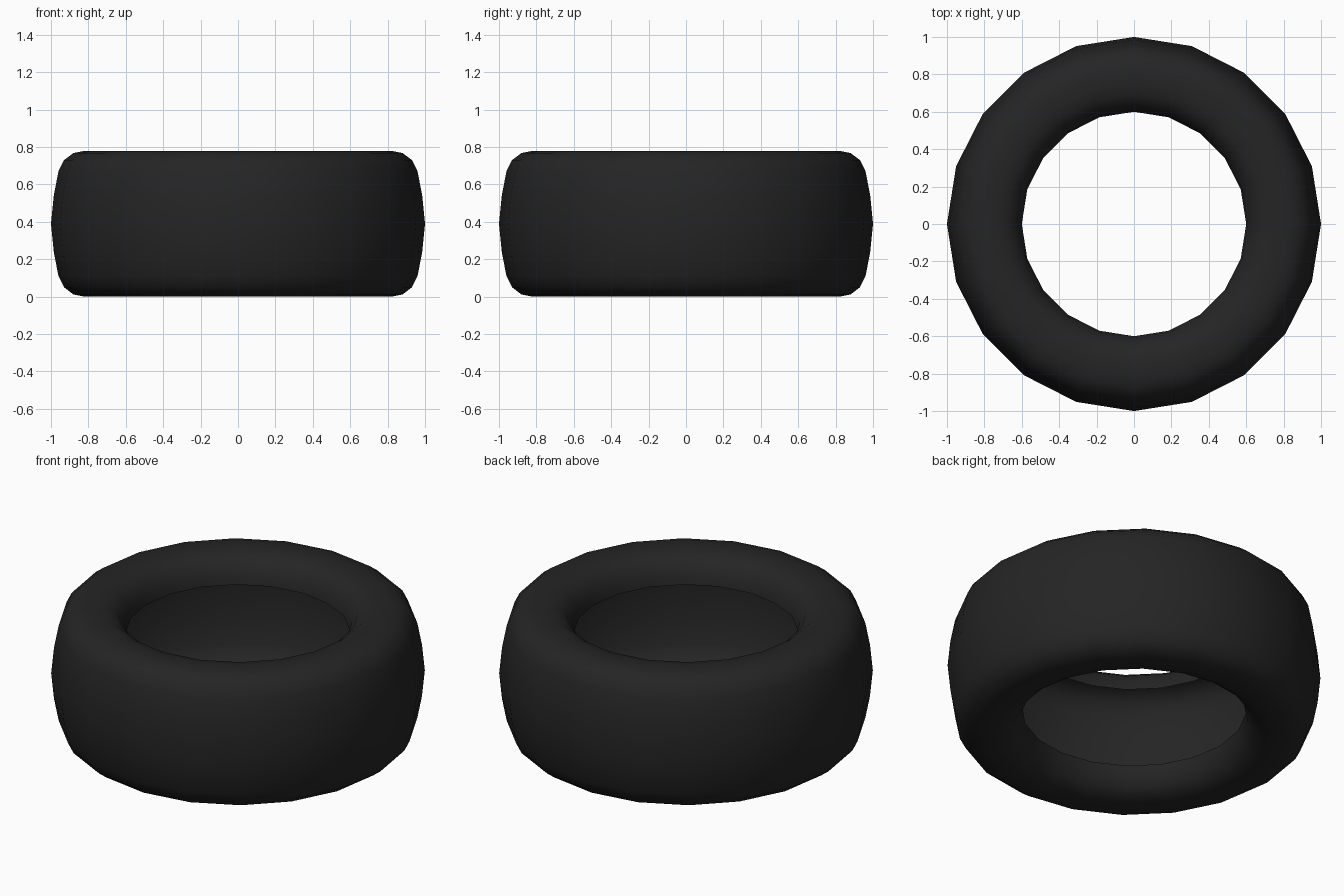
import bpy, bmesh, math

if "Cube" in bpy.data.objects:
    bpy.data.objects.remove(bpy.data.objects["Cube"])

SIDES = 20
MID = 0.39

# Upper half of the hollow tyre section: inner lip -> crest -> tread centre
upper = [(0.60, 0.625), (0.61, 0.68), (0.645, 0.735), (0.69, 0.768), (0.75, 0.78),
         (0.82, 0.78), (0.88, 0.768), (0.93, 0.73), (0.96, 0.67), (0.985, 0.54)]
profile = upper + [(1.0, MID)] + [(r, 2 * MID - z) for r, z in reversed(upper)]

# Revolve the open section around z
bm = bmesh.new()
rings = []
for i in range(SIDES):
    a = 2 * math.pi * i / SIDES
    rings.append([bm.verts.new((r * math.cos(a), r * math.sin(a), z)) for r, z in profile])
for i in range(SIDES):
    a, b = rings[i], rings[(i + 1) % SIDES]
    for j in range(len(profile) - 1):
        f = bm.faces.new((a[j], a[j + 1], b[j + 1], b[j]))
        f.smooth = True
bm.normal_update()
# Make the tread face outwards
probe = max(bm.faces, key=lambda f: f.calc_center_median().xy.length)
if probe.normal.xy.dot(probe.calc_center_median().xy) < 0:
    bmesh.ops.reverse_faces(bm, faces=bm.faces[:])

mesh = bpy.data.meshes.new("tyre")
bm.to_mesh(mesh)
bm.free()
tyre = bpy.data.objects.new("tyre", mesh)
bpy.context.collection.objects.link(tyre)

# Black rubber
rubber = bpy.data.materials.new("rubber")
rubber.diffuse_color = (0.018, 0.018, 0.018, 1)
rubber.use_nodes = True
rubber.node_tree.nodes["Principled BSDF"].inputs["Base Color"].default_value = rubber.diffuse_color
mesh.materials.append(rubber)
